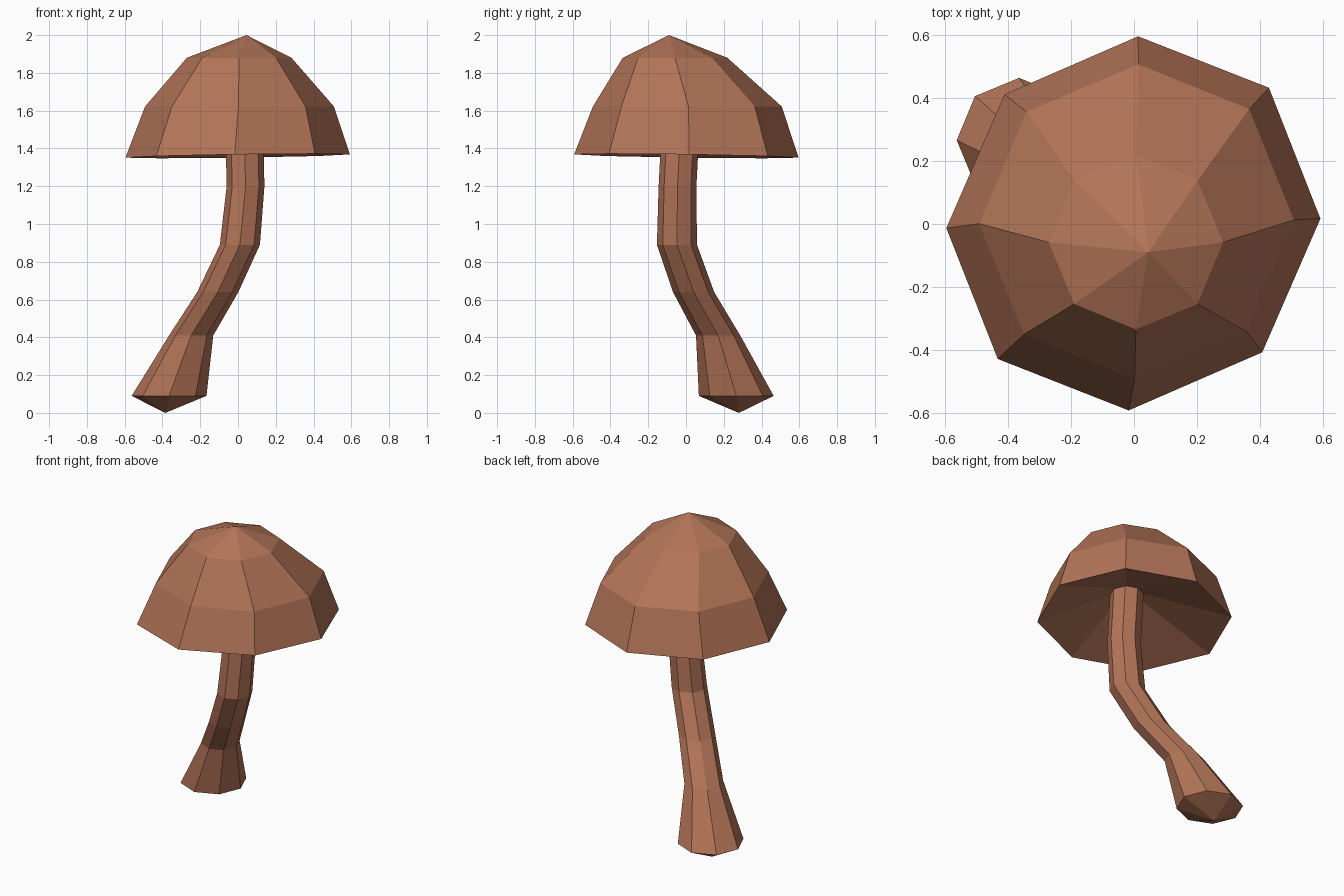
import bpy, bmesh, math

if "Cube" in bpy.data.objects:
    bpy.data.objects.remove(bpy.data.objects["Cube"])

SIDES = 8

mat = bpy.data.materials.new("warm_brown")
mat.diffuse_color = (0.45, 0.175, 0.097, 1)
mat.use_nodes = True
mat.node_tree.nodes["Principled BSDF"].inputs["Base Color"].default_value = mat.diffuse_color


def ring(bm, x, y, z, r, shear=0.0, tilt=0.0):
    """Octagon ring, optionally stretched along the diagonal and tilted."""
    verts = []
    for i in range(SIDES):
        a = 2 * math.pi * i / SIDES
        dx = r * math.cos(a) + shear * math.sin(a)
        dy = r * math.sin(a) + shear * math.cos(a)
        verts.append(bm.verts.new((x + dx, y + dy, z + tilt * (dx - dy))))
    return verts


def bridge(bm, low, high):
    for i in range(SIDES):
        j = (i + 1) % SIDES
        bm.faces.new((low[i], low[j], high[j], high[i]))


def fan(bm, verts, tip):
    t = bm.verts.new(tip)
    for i in range(SIDES):
        bm.faces.new((verts[i], verts[(i + 1) % SIDES], t))


def build(name, rings, bottom_tip, top_tip):
    bm = bmesh.new()
    loops = [ring(bm, *r) for r in rings]
    for low, high in zip(loops, loops[1:]):
        bridge(bm, low, high)
    fan(bm, loops[0], bottom_tip)
    fan(bm, loops[-1], top_tip)
    bmesh.ops.recalc_face_normals(bm, faces=bm.faces)
    mesh = bpy.data.meshes.new(name)
    bm.to_mesh(mesh)
    bm.free()
    mesh.materials.append(mat)
    bpy.context.collection.objects.link(bpy.data.objects.new(name, mesh))


# cap: domed top with a hollow underside
build("cap", [
    (-0.002, 0.002, 1.36, 0.594, 0.015, 0.015),
    (0.008, 0.007, 1.622, 0.5, 0.006),
    (0.006, -0.058, 1.88, 0.277, 0.0),
], (0.03, -0.03, 1.57), (0.045, -0.09, 2.0))

# stem: curved stalk with a flared foot
build("stem", [
    (-0.365, 0.266, 0.09, 0.198),
    (-0.248, 0.17, 0.41, 0.117),
    (-0.107, 0.04, 0.64, 0.109),
    (0.01, -0.048, 0.89, 0.106),
    (0.04, -0.045, 1.20, 0.1),
    (0.036, -0.036, 1.37, 0.1),
    (0.03, -0.03, 1.56, 0.1),
], (-0.385, 0.28, 0.0), (0.03, -0.03, 1.6))
